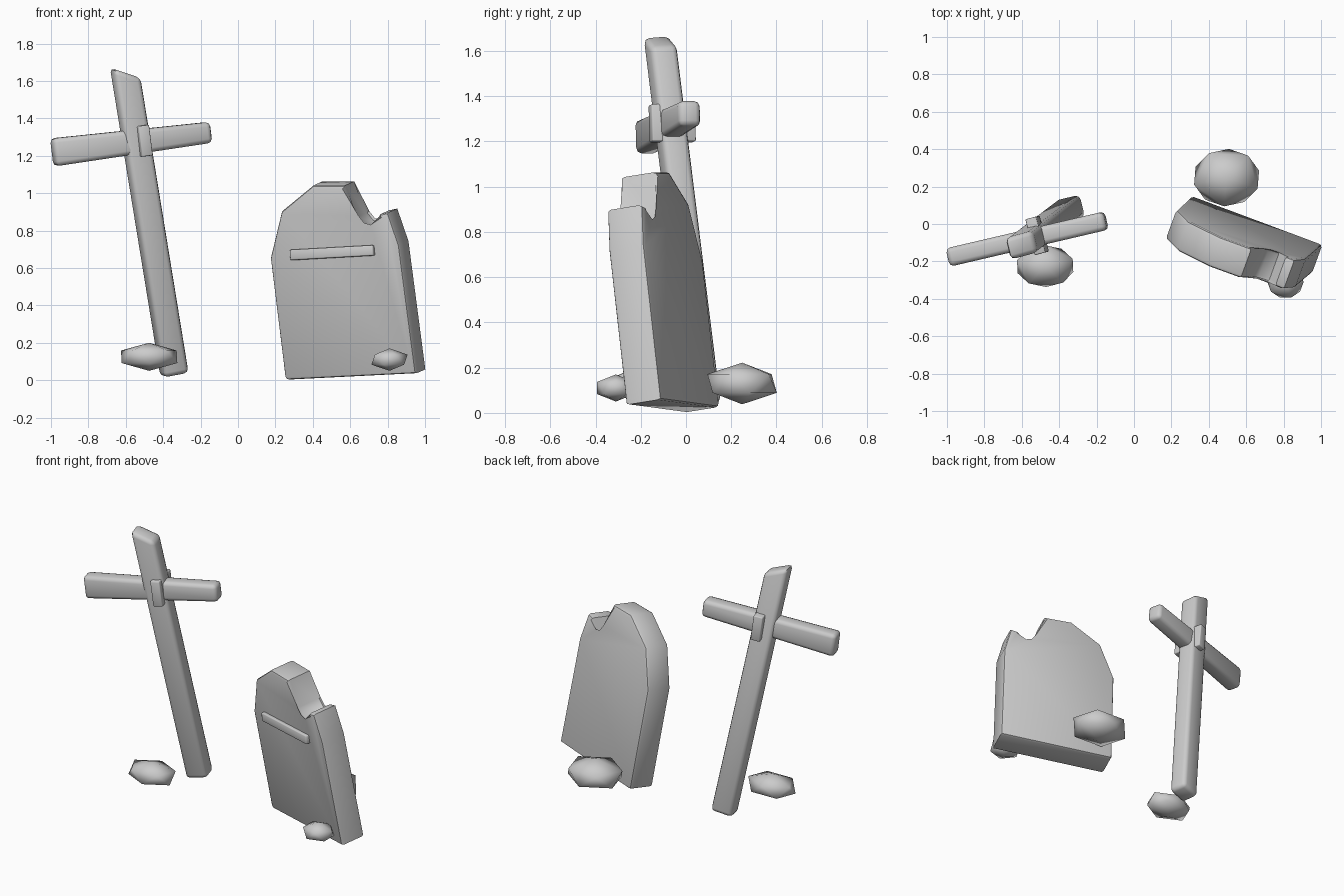
import bpy, bmesh, math
from mathutils import Vector

if "Cube" in bpy.data.objects:
    bpy.data.objects.remove(bpy.data.objects["Cube"])


def finish(name, bm, angle=180):
    bmesh.ops.recalc_face_normals(bm, faces=bm.faces)
    me = bpy.data.meshes.new(name)
    bm.to_mesh(me)
    bm.free()
    ob = bpy.data.objects.new(name, me)
    bpy.context.collection.objects.link(ob)
    bpy.ops.object.select_all(action='DESELECT')
    ob.select_set(True)
    bpy.context.view_layer.objects.active = ob
    bpy.ops.object.shade_smooth_by_angle(angle=math.radians(angle))
    return ob


def plank(name, p0, p1, size0, size1, side, bevel, slant=0.0):
    """Chamfered bar from p0 to p1; sizes are (width along side, depth)."""
    p0, p1, side = Vector(p0), Vector(p1), Vector(side)
    d = (p1 - p0).normalized()
    u = (side - d * side.dot(d)).normalized()
    v = d.cross(u)
    bm = bmesh.new()
    rings = []
    for p, (w, t), s in ((p0, size0, 0), (p1, size1, slant)):
        rings.append([bm.verts.new(p + u * (a * w / 2) + v * (b * t / 2) - d * (a * s))
                      for a, b in ((-1, -1), (1, -1), (1, 1), (-1, 1))])
    lo, hi = rings
    bm.faces.new(lo)
    bm.faces.new(hi)
    for i in range(4):
        j = (i + 1) % 4
        bm.faces.new((lo[i], lo[j], hi[j], hi[i]))
    bmesh.ops.bevel(bm, geom=bm.edges[:], offset=bevel, segments=2,
                    profile=0.5, affect='EDGES')
    return finish(name, bm, 50)


# Leaning wooden cross
yaw = math.radians(14)
across = (math.cos(yaw), math.sin(yaw), 0)
plank("cross_post", (-0.34, 0.085, 0.03), (-0.603, -0.115, 1.643),
      (0.14, 0.12), (0.14, 0.12), across, 0.025, slant=0.038)
plank("cross_beam", (-0.99, -0.178, 1.218), (-0.15, 0.018, 1.325),
      (0.15, 0.10), (0.112, 0.10), (0, 0, 1), 0.024)
plank("cross_binding", (-0.493, -0.157, 1.28), (-0.543, 0.035, 1.28),
      (0.06, 0.165), (0.06, 0.165), (0.98, 0.24, 0.13), 0.006)

# Broken headstone: front outline laid on a tilted plane, then thickened
outline = [(0.25, 0.0), (0.17, 0.65), (0.23, 0.90), (0.40, 1.04), (0.57, 1.04),
           (0.63, 0.87), (0.665, 0.825), (0.72, 0.81), (0.755, 0.885),
           (0.80, 0.895), (0.86, 0.72), (0.95, 0.035)]
normal = Vector((0.365, 1, 0.16)).normalized()


def on_face(x, z):
    return Vector((x, -0.26 + 0.365 * (0.945 - x) - 0.16 * z, z))


bm = bmesh.new()
front = [bm.verts.new(on_face(x, z)) for x, z in outline]
back = [bm.verts.new(v.co + normal * 0.17) for v in front]
caps = [bm.faces.new(front), bm.faces.new(back[::-1])]
n = len(front)
for i in range(n):
    j = (i + 1) % n
    bm.faces.new((front[i], back[i], back[j], front[j]))
corners = [e for e in bm.edges if e.verts[0] in (front[0], front[-1])
           and e.verts[1] in (back[0], back[-1])]
rim = list({e for f in caps for e in f.edges} | set(corners))
bmesh.ops.bevel(bm, geom=rim, offset=0.018, segments=2, profile=0.5, affect='EDGES')
finish("headstone", bm, 40)

# Raised bar on the headstone
out = normal * -0.005
plank("headstone_bar", on_face(0.285, 0.67) + out, on_face(0.73, 0.695) + out,
      (0.056, 0.04), (0.056, 0.04), (0, 0, 1), 0.007)

# Loose rocks
rocks = [((-0.475, -0.225, 0.125), (0.175, 0.125, 0.075), 20),
         ((0.495, 0.248, 0.13), (0.20, 0.172, 0.092), 50),
         ((0.81, -0.31, 0.11), (0.108, 0.098, 0.06), 0)]
for i, (loc, size, turn) in enumerate(rocks):
    bm = bmesh.new()
    bmesh.ops.create_icosphere(bm, subdivisions=1, radius=1)
    c, s = math.cos(math.radians(turn)), math.sin(math.radians(turn))
    for v in bm.verts:
        x, y, z = v.co
        v.co = Vector(loc) + Vector(((x * c - y * s) * size[0],
                                     (x * s + y * c) * size[1], z * size[2]))
    finish("rock_%d" % (i + 1), bm)
